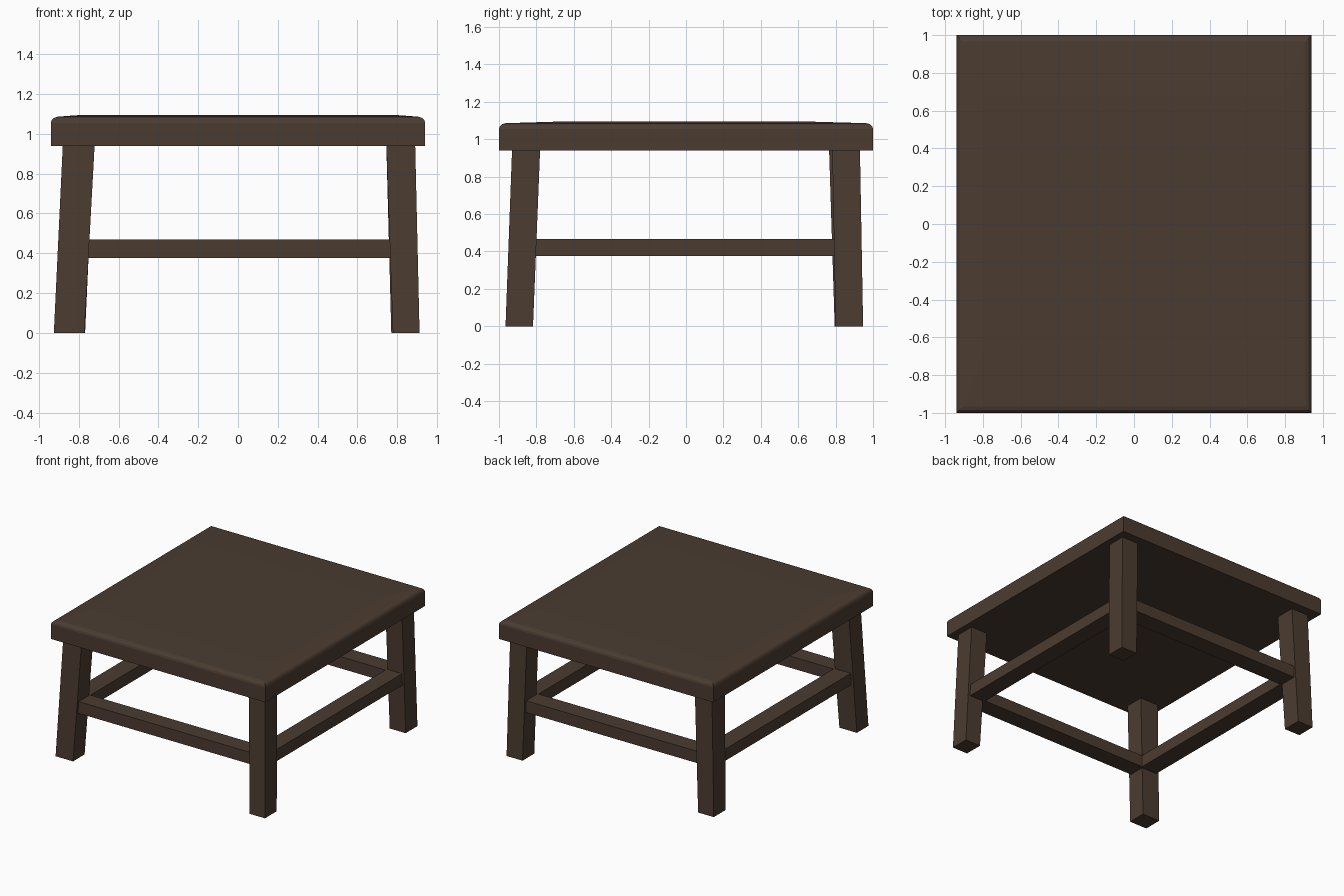
import bpy, bmesh

if "Cube" in bpy.data.objects:
    bpy.data.objects.remove(bpy.data.objects["Cube"])

wood = bpy.data.materials.new("dark_wood")
wood.diffuse_color = (0.07, 0.045, 0.03, 1)
wood.use_nodes = True
wood.node_tree.nodes["Principled BSDF"].inputs["Base Color"].default_value = wood.diffuse_color


def loft(name, rings):
    """Stack of rectangles (x0, x1, y0, y1, z) joined into a closed solid."""
    bm = bmesh.new()
    loops = [[bm.verts.new((x, y, z)) for x, y in ((x0, y0), (x1, y0), (x1, y1), (x0, y1))]
             for x0, x1, y0, y1, z in rings]
    bm.faces.new(loops[0][::-1])
    bm.faces.new(loops[-1])
    for a, b in zip(loops, loops[1:]):
        for i in range(4):
            j = (i + 1) % 4
            bm.faces.new((a[i], a[j], b[j], b[i]))
    mesh = bpy.data.meshes.new(name)
    bm.to_mesh(mesh)
    bm.free()
    mesh.materials.append(wood)
    obj = bpy.data.objects.new(name, mesh)
    bpy.context.collection.objects.link(obj)
    return obj


# Seat: slab with rounded upper edge and a very slight crown
profile = [(0, 0.94), (0, 1.055), (0.005, 1.07), (0.015, 1.08), (0.035, 1.086)]
rings = [(-0.94 + i, 0.94 - i, -1 + i, 1 - i, z) for i, z in profile]
rings.append((-0.8, 0.8, -0.7, 0.68, 1.094))
loft("seat", rings)

# Legs: splayed, slightly uneven (bottom rectangle, then top rectangle)
legs = {
    "front_left_leg": ((-0.925, -0.772, -0.963, -0.818), (-0.88, -0.72, -0.93, -0.78)),
    "front_right_leg": ((0.778, 0.912, -0.965, -0.818), (0.745, 0.89, -0.93, -0.78)),
    "back_left_leg": ((-0.905, -0.768, 0.795, 0.945), (-0.875, -0.725, 0.765, 0.925)),
    "back_right_leg": ((0.77, 0.91, 0.8, 0.947), (0.745, 0.89, 0.782, 0.93)),
}
for name, (foot, head) in legs.items():
    loft(name, [(*foot, 0), (*head, 0.945)])

# Stretchers: bars between neighbouring legs
for name, box in {
    "front_stretcher": (-0.83, 0.83, -0.93, -0.79),
    "back_stretcher": (-0.83, 0.83, 0.775, 0.92),
    "left_stretcher": (-0.885, -0.74, -0.87, 0.86),
    "right_stretcher": (0.75, 0.885, -0.87, 0.86),
}.items():
    loft(name, [(*box, 0.375), (*box, 0.468)])
